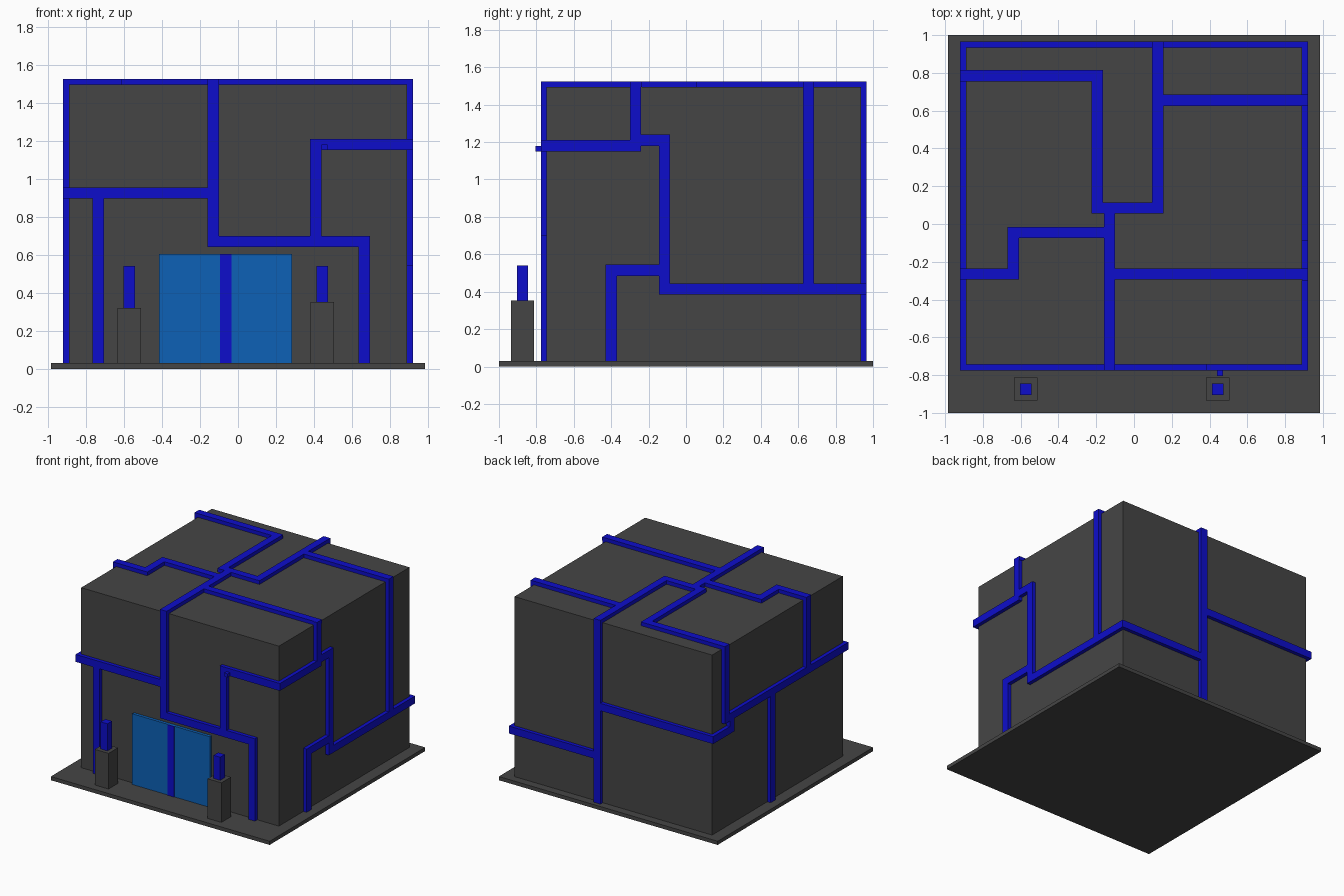
import bpy, bmesh
from mathutils import Vector

if "Cube" in bpy.data.objects:
    bpy.data.objects.remove(bpy.data.objects["Cube"])


def material(name, rgb):
    m = bpy.data.materials.new(name)
    m.diffuse_color = (*rgb, 1)
    m.use_nodes = True
    m.node_tree.nodes["Principled BSDF"].inputs["Base Color"].default_value = m.diffuse_color
    return m


GREY = material("dark grey", (0.06, 0.06, 0.06))
BLUE = material("bright blue", (0.004, 0.004, 0.6))
DOOR = material("door blue", (0.004, 0.12, 0.47))


def boxes(name, mat, *bounds):
    """One object made of boxes given as (x0, x1, y0, y1, z0, z1)."""
    bm = bmesh.new()
    for x0, x1, y0, y1, z0, z1 in bounds:
        vs = bmesh.ops.create_cube(bm, size=1)["verts"]
        for v in vs:
            v.co = Vector((x1 if v.co.x > 0 else x0,
                           y1 if v.co.y > 0 else y0,
                           z1 if v.co.z > 0 else z0))
    bmesh.ops.recalc_face_normals(bm, faces=bm.faces)
    me = bpy.data.meshes.new(name)
    bm.to_mesh(me)
    bm.free()
    me.materials.append(mat)
    ob = bpy.data.objects.new(name, me)
    bpy.context.collection.objects.link(ob)
    return ob


# wall planes and outer planes of the raised strips
G, T, R = 0.03, 1.495, 0.03
X, YF, YB = 0.89, -0.745, 0.935
XO, YFO, YBO, TO = X + R, YF - R, YB + R, T + R

# ground slab and building block
boxes("base_slab", GREY, (-0.985, 0.985, -1, 1, 0, G))
boxes("building_block", GREY, (-X, X, YF, YB, G, T))

# front strips as (x0, x1, z0, z1)
front = [(-0.16, -0.10, 0.64, TO), (-XO, -0.16, 0.895, 0.955),
         (-0.765, -0.705, G, 0.895), (-0.10, 0.695, 0.64, 0.70),
         (0.635, 0.695, G, 0.64), (0.38, 0.44, 0.70, 1.21),
         (0.44, XO, 1.15, 1.21)]
boxes("front_strips", BLUE, *[(a, b, YFO, YF, c, d) for a, b, c, d in front])
boxes("front_strip_stub", BLUE, (0.44, 0.47, YFO - R, YFO, 1.15, 1.18))

# right side strips as (y0, y1, z0, z1)
right = [(YFO, -0.24, 1.15, 1.21), (-0.30, -0.24, 1.21, TO),
         (-0.24, -0.085, 1.18, 1.24), (-0.145, -0.085, 0.385, 1.18),
         (-0.085, YBO, 0.385, 0.445), (0.625, 0.685, 0.445, TO),
         (-0.43, -0.145, 0.485, 0.545), (-0.43, -0.37, G, 0.485)]
boxes("right_strips", BLUE, *[(X, XO, a, b, c, d) for a, b, c, d in right])

# left side strips
left = [(YFO, 0.815, 0.895, 0.955), (0.755, 0.815, 0.955, TO),
        (-0.295, -0.235, 0.955, TO), (0.165, 0.225, G, 0.895),
        (0.69, 0.75, 0.79, 0.895), (0.75, YBO, 0.79, 0.85)]
boxes("left_strips", BLUE, *[(-XO, -X, a, b, c, d) for a, b, c, d in left])

# back strips as (x0, x1, z0, z1)
back = [(0.095, 0.155, G, TO), (0.155, XO, 0.385, 0.445),
        (-XO, 0.095, 0.79, 0.85)]
boxes("back_strips", BLUE, *[(a, b, YB, YBO, c, d) for a, b, c, d in back])

# roof strips as (x0, x1, y0, y1)
roof = [(0.095, 0.155, 0.055, YBO), (-0.225, 0.095, 0.055, 0.115),
        (-0.225, -0.165, 0.115, 0.815), (-XO, -0.225, 0.755, 0.815),
        (0.155, XO, 0.625, 0.685), (-0.16, -0.10, YFO, 0.055),
        (-0.67, -0.16, -0.075, -0.015), (-0.67, -0.61, -0.295, -0.075),
        (-XO, -0.67, -0.295, -0.235), (-0.10, XO, -0.295, -0.235)]
boxes("roof_strips", BLUE, *[(a, b, c, d, T, TO) for a, b, c, d in roof])

# door panel and its centre strip
boxes("door", DOOR, (-0.415, 0.285, YF - 0.024, YF, G, 0.605))
boxes("door_centre_strip", BLUE, (-0.095, -0.035, YF - 0.029, YF - 0.024, G, 0.605))

# lamp posts beside the door
for side, x, top in (("left", -0.573, 0.32), ("right", 0.443, 0.352)):
    boxes(side + "_post", GREY, (x - 0.062, x + 0.062, -0.935, -0.812, G, top))
    boxes(side + "_lamp", BLUE, (x - 0.03, x + 0.03, -0.904, -0.844, top, 0.54))
